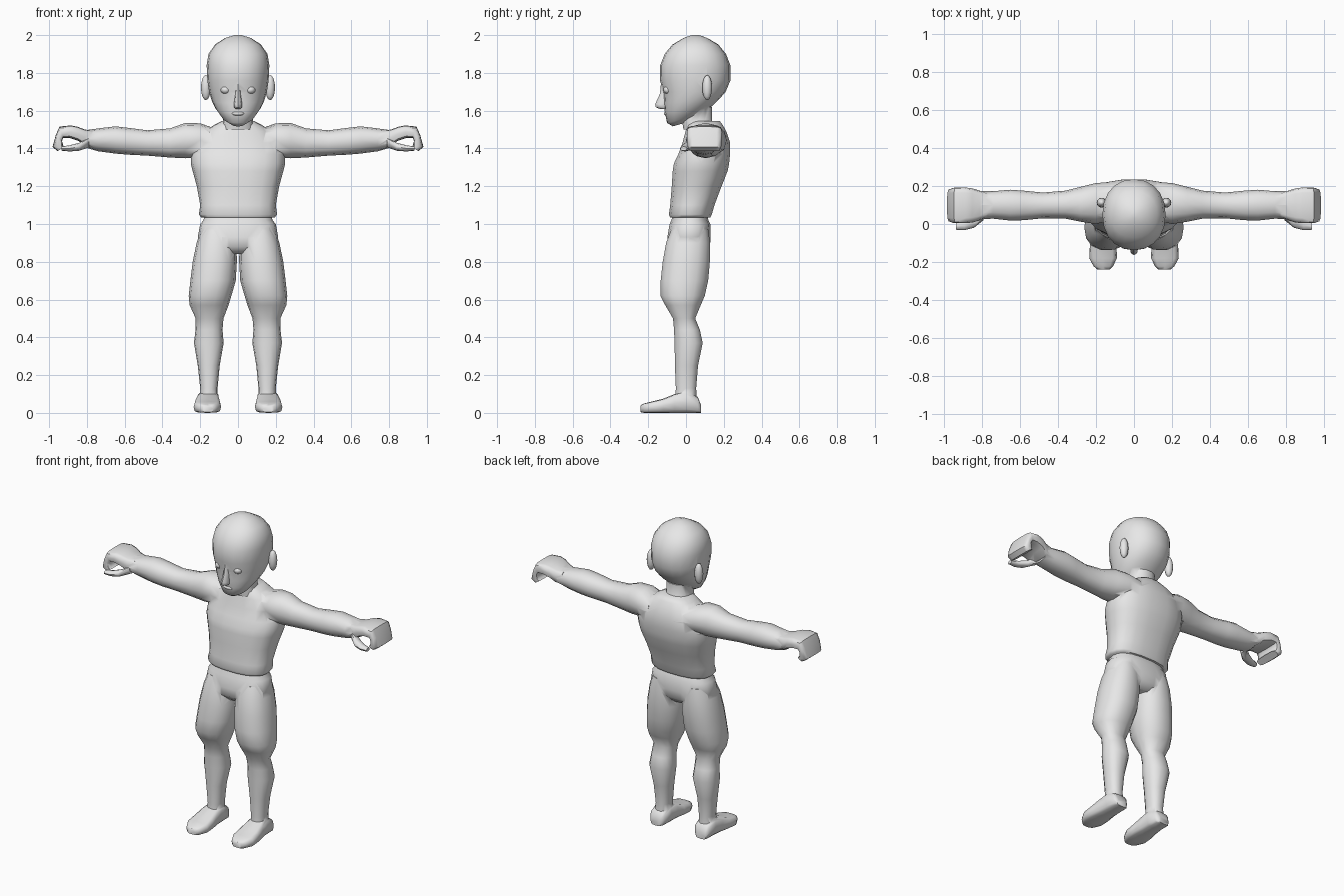
import bpy, bmesh, math
from mathutils import Vector

grey = bpy.data.materials.new("plain grey")
grey.diffuse_color = (0.8, 0.8, 0.8, 1)


def spow(a, p):
    return math.copysign(abs(a) ** p, a)


def finish(name, bm, mirror):
    if mirror:
        copy = bmesh.ops.duplicate(bm, geom=bm.verts[:] + bm.edges[:] + bm.faces[:])["geom"]
        for v in copy:
            if isinstance(v, bmesh.types.BMVert):
                v.co.x *= -1
    bmesh.ops.recalc_face_normals(bm, faces=bm.faces[:])
    me = bpy.data.meshes.new(name)
    bm.to_mesh(me)
    bm.free()
    me.materials.append(grey)
    ob = bpy.data.objects.new(name, me)
    bpy.context.collection.objects.link(ob)
    return ob


def loft(name, rings, n=14, p=0.9, mirror=False):
    """Skin a run of superellipse rings given as (centre, u, v)."""
    bm = bmesh.new()
    loops = []
    for c, u, v in rings:
        loop = []
        for i in range(n):
            a = 2 * math.pi * i / n
            loop.append(bm.verts.new(Vector(c) + Vector(u) * spow(math.cos(a), p)
                                     + Vector(v) * spow(math.sin(a), p)))
        loops.append(loop)
    for a, b in zip(loops, loops[1:]):
        for i in range(n):
            j = (i + 1) % n
            bm.faces.new((a[i], a[j], b[j], b[i]))
    bm.faces.new(loops[0])
    bm.faces.new(loops[-1])
    return finish(name, bm, mirror)


def flat(z, x0, x1, y0, y1, tilt=0):
    # level ring, tilt raises the back edge
    return ((x0 + x1) / 2, (y0 + y1) / 2, z), ((x1 - x0) / 2, 0, 0), (0, (y1 - y0) / 2, tilt)


def side(x0, z0, x1, z1, y0, y1):
    # ring across the arm, from a lower to an upper point
    return ((x0 + x1) / 2, (y0 + y1) / 2, (z0 + z1) / 2), (0, (y1 - y0) / 2, 0), ((x1 - x0) / 2, 0, (z1 - z0) / 2)


def upright(y, x0, x1, z0, z1):
    # ring across the foot
    return ((x0 + x1) / 2, y, (z0 + z1) / 2), ((x1 - x0) / 2, 0, 0), (0, 0, (z1 - z0) / 2)


def ball(name, c, s, mirror=False):
    bm = bmesh.new()
    bmesh.ops.create_uvsphere(bm, u_segments=12, v_segments=8, radius=1)
    for v in bm.verts:
        v.co = Vector([v.co[i] * s[i] + c[i] for i in range(3)])
    return finish(name, bm, mirror)


def merge(base, *others):
    bpy.context.view_layer.objects.active = base
    for o in others:
        m = base.modifiers.new("join", 'BOOLEAN')
        m.operation = 'UNION'
        m.solver = 'EXACT'
        m.object = o
        bpy.ops.object.modifier_apply(modifier=m.name)
        bpy.data.objects.remove(o)


# torso
torso = loft("torso", [flat(z, -w, w, a, b) for z, w, a, b in (
    (1.035, .195, -.085, .13), (1.05, .207, -.092, .138), (1.10, .20, -.085, .152),
    (1.20, .218, -.077, .19), (1.28, .24, -.072, .222), (1.32, .25, -.066, .23),
    (1.37, .25, -.042, .235), (1.43, .23, -.02, .235), (1.49, .18, -.004, .215),
    (1.525, .125, .005, .195), (1.545, .085, .02, .18))], 18, .8)

# arms
arms = loft("arms", [side(x, b, x, t, y0, y1) for x, y0, y1, b, t in (
    (.12, .02, .22, 1.37, 1.505), (.20, .0, .215, 1.355, 1.533), (.28, .012, .195, 1.348, 1.535),
    (.36, .028, .175, 1.352, 1.506), (.48, .03, .165, 1.362, 1.496), (.58, .02, .175, 1.367, 1.509),
    (.65, .018, .18, 1.373, 1.517), (.74, .028, .172, 1.385, 1.506),
    (.80, .026, .172, 1.402, 1.498))], 12, .9, True)

# fists: flat palm with the fingers bent down
hands = loft("hands", [side(*r) for r in (
    (.77, 1.41, .77, 1.495, .035, .165), (.81, 1.415, .81, 1.50, .02, .175),
    (.845, 1.44, .85, 1.515, .008, .187), (.89, 1.455, .885, 1.522, .004, .192),
    (.925, 1.455, .945, 1.516, .004, .192), (.932, 1.44, .965, 1.47, .004, .19),
    (.925, 1.415, .982, 1.408, .008, .187), (.915, 1.41, .955, 1.386, .012, .182))], 12, .5, True)

# thumbs
thumbs = loft("thumbs", [side(*r) for r in (
    (.79, 1.405, .79, 1.46, .02, .08), (.84, 1.388, .84, 1.43, -.02, .045),
    (.89, 1.384, .89, 1.417, -.032, .02), (.935, 1.388, .935, 1.41, -.03, .005))], 8, .9, True)

# hips
hips = loft("hips", [flat(z, -w, w, a, b) for z, w, a, b in (
    (1.06, .178, -.07, .11), (1.02, .182, -.078, .12), (1.0, .2, -.088, .13),
    (.93, .213, -.1, .132), (.88, .19, -.1, .128), (.84, .08, -.06, .09))], 18, .8)

# legs
legs = loft("legs", [flat(*r) for r in (
    (.97, .02, .195, -.08, .12), (.90, .008, .219, -.108, .13), (.80, .006, .24, -.126, .129),
    (.70, .012, .252, -.137, .12), (.62, .035, .261, -.138, .102), (.57, .05, .256, -.112, .08),
    (.50, .077, .224, -.07, .05), (.44, .082, .225, -.065, .075), (.37, .076, .233, -.062, .09),
    (.25, .097, .213, -.06, .065), (.13, .108, .2, -.055, .055), (.05, .108, .203, -.06, .06))],
    14, .88, True)

# feet
feet = loft("feet", [upright(*r) for r in (
    (.08, .125, .195, 0, .04), (.062, .106, .21, 0, .085), (0, .1, .215, 0, .115),
    (-.06, .098, .222, 0, .1), (-.12, .091, .232, 0, .075), (-.18, .09, .235, 0, .06),
    (-.222, .11, .212, 0, .05), (-.24, .13, .19, .004, .04))], 12, .55, True)

merge(torso, arms, hands, thumbs)
merge(hips, legs, feet)
torso.name, hips.name = "torso_and_arms", "hips_and_legs"

# neck
neck = loft("neck", [flat(z, -w, w, a, b) for z, w, a, b in (
    (1.50, .095, -.015, .17), (1.54, .08, -.022, .14), (1.62, .078, -.02, .14))], 14)

# head
head = loft("head", [flat(z, -w, w, a, b, t) for z, w, a, b, t in (
    (1.527, .032, -.07, .0, .01), (1.56, .08, -.1, .09, .025), (1.61, .118, -.112, .145, .02),
    (1.65, .138, -.116, .175, .01), (1.70, .153, -.12, .21, 0), (1.76, .162, -.138, .235, 0),
    (1.84, .166, -.137, .235, 0), (1.90, .156, -.113, .212, 0), (1.95, .122, -.072, .172, 0),
    (1.985, .068, -.012, .112, 0), (2.0, .018, .03, .07, 0))], 20, .92)

# face and ears
nose = loft("nose", [flat(z, -w, w, a, -.09) for z, w, a in (
    (1.75, .012, -.132), (1.69, .014, -.138), (1.635, .022, -.163),
    (1.618, .022, -.16), (1.608, .012, -.135))], 8)
eyes = ball("eyes", (.065, -.094, 1.71), (.027, .026, .022), True)
lips = ball("lips", (0, -.102, 1.585), (.034, .016, .012))
ears = ball("ears", (.17, .112, 1.722), (.026, .026, .066), True)
merge(head, neck, nose, ears)

# soft shading with sharp creases kept
bpy.ops.object.select_all(action='DESELECT')
for ob in bpy.context.scene.objects:
    ob.select_set(True)
    bpy.context.view_layer.objects.active = ob
bpy.ops.object.shade_smooth_by_angle(angle=math.radians(55))
